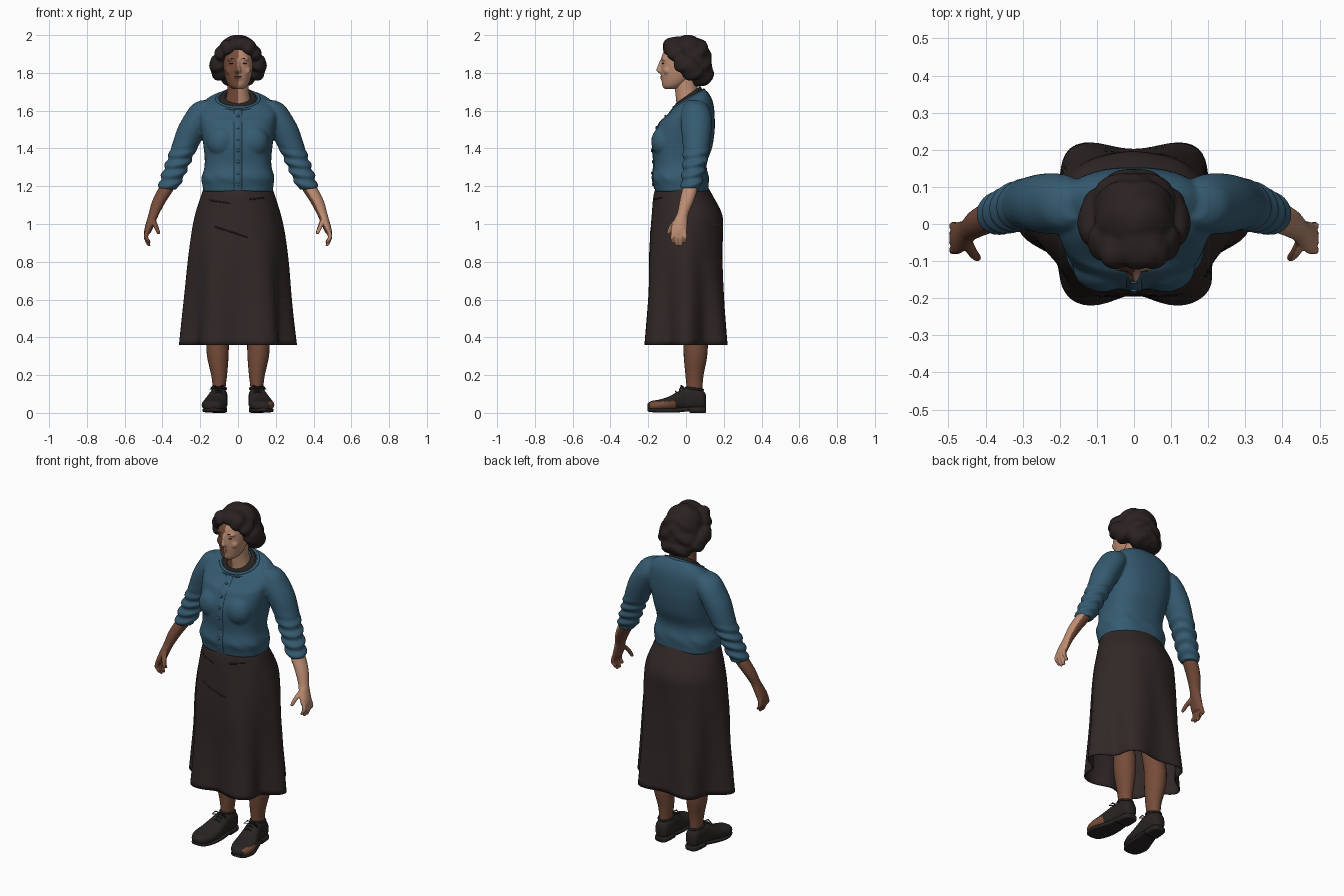
import bpy, bmesh
from math import sin, cos, pi, exp, copysign
from mathutils import Vector, Matrix
from mathutils.bvhtree import BVHTree

if "Cube" in bpy.data.objects:
    bpy.data.objects.remove(bpy.data.objects["Cube"])


def material(name, *rgb):
    m = bpy.data.materials.new(name)
    m.use_nodes = True
    m.diffuse_color = (*rgb, 1)
    m.node_tree.nodes["Principled BSDF"].inputs["Base Color"].default_value = (*rgb, 1)
    return m


BLUE = material("cardigan blue", .036, .104, .164)
SKIRT = material("skirt brown", .03, .021, .02)
HAIR = material("hair brown", .024, .016, .016)
BLACK = material("shoe and collar black", .022, .017, .017)
DEEP = material("deep skin", .18, .072, .042)
FAIR = material("fair skin", .5, .265, .17)
LIP = material("lip brown", .17, .06, .04)


def blend(rows, steps):
    """Catmull-Rom interpolation between rows of numbers."""
    out, last = [], len(rows) - 1
    for i in range(last):
        quad = [rows[max(0, i - 1)], rows[i], rows[i + 1], rows[min(last, i + 2)]]
        for k in range(steps):
            t = k / steps
            out.append([b + .5 * t * (c - a + t * (2*a - 5*b + 4*c - d + t * (3*(b - c) + d - a)))
                        for a, b, c, d in zip(*quad)])
    return out + [list(rows[-1])]


def loft(bm, rows, sides=24, steps=4, power=2.0, side=1, cap=True, wave=None, warp=None):
    """Skin elliptical sections given as (z, x, y, rx, ry)."""
    rings = []
    for z, x, y, rx, ry in blend(rows, steps):
        ring = []
        for k in range(sides):
            a = 2 * pi * k / sides
            f = wave(a, z) if wave else 1
            px = copysign(abs(cos(a)) ** (2 / power), cos(a)) * rx * f
            py = copysign(abs(sin(a)) ** (2 / power), sin(a)) * ry * f
            p = Vector((side * (x + px), y + py, z))
            ring.append(bm.verts.new(warp(p) if warp else p))
        rings.append(ring)
    for low, high in zip(rings, rings[1:]):
        for k in range(sides):
            n = (k + 1) % sides
            bm.faces.new((low[k], low[n], high[n], high[k]))
    if cap:
        bm.faces.new(rings[0])
        bm.faces.new(rings[-1])


def ball(bm, place, size):
    m = Matrix.Translation(place) @ Matrix.Diagonal((*size, 1))
    bmesh.ops.create_uvsphere(bm, u_segments=20, v_segments=12, radius=1, matrix=m)


def finish(bm, name, mats, rule=None, fuse=0, soften=4, thick=0):
    """Turn a bmesh into an object, optionally fused to one skin or thickened."""
    bmesh.ops.recalc_face_normals(bm, faces=bm.faces)
    me = bpy.data.meshes.new(name)
    bm.to_mesh(me)
    bm.free()
    ob = bpy.data.objects.new(name, me)
    bpy.context.collection.objects.link(ob)
    if fuse:
        r = ob.modifiers.new("fuse", 'REMESH')
        r.mode, r.voxel_size = 'VOXEL', fuse
        s = ob.modifiers.new("soften", 'SMOOTH')
        s.factor, s.iterations = .5, soften
        dg = bpy.context.evaluated_depsgraph_get()
        ob.data = bpy.data.meshes.new_from_object(ob.evaluated_get(dg))
        ob.modifiers.clear()
    if thick:
        ob.modifiers.new("thickness", 'SOLIDIFY').thickness = thick
    ob.data.materials.clear()
    for m in mats:
        ob.data.materials.append(m)
    for p in ob.data.polygons:
        p.use_smooth = True
        p.material_index = int(rule(p.center, p.normal)) if rule else 0
    return ob


def cord(name, pts, radius, mat, cyclic=False):
    cu = bpy.data.curves.new(name, 'CURVE')
    cu.dimensions, cu.bevel_depth, cu.bevel_resolution = '3D', radius, 2
    cu.use_fill_caps = True
    sp = cu.splines.new('POLY')
    sp.points.add(len(pts) - 1)
    for q, p in zip(sp.points, pts):
        q.co = (*p, 1)
    sp.use_cyclic_u = cyclic
    cu.materials.append(mat)
    ob = bpy.data.objects.new(name, cu)
    bpy.context.collection.objects.link(ob)


def surface(ob):
    """Return a function giving the front y of an object at x, z."""
    tree = BVHTree.FromPolygons([v.co for v in ob.data.vertices],
                                [p.vertices for p in ob.data.polygons])
    return lambda x, z: tree.ray_cast(Vector((x, -1, z)), Vector((0, 1, 0)))[0].y


# Skirt with six deepening folds and pocket welts
def folds(a, z):
    depth = (max(0, 1.1 - z) / .74) ** 1.3
    fill = .04 * exp(-((a - 1.57) / .25) ** 2) + .05 * exp(-((a - 5.5) / .2) ** 2)
    return 1 + depth * (.12 * cos(6 * a) + fill) + .005 * (z < 1.1) * sin(11 * a + 9 * z)


bm = bmesh.new()
loft(bm, [(.36, 0, 0, .279, .219), (.6, 0, 0, .267, .206), (.8, 0, -.002, .258, .2),
          (.95, 0, .002, .244, .194), (1.05, 0, .004, .226, .187), (1.15, 0, -.015, .196, .157),
          (1.2, 0, -.022, .178, .135)], sides=96, steps=6, cap=False, wave=folds)
skirt_y = surface(finish(bm, "skirt", [SKIRT], thick=.006))
for name, x0, x1, z0, z1 in (("right_welt", -.15, -.04, 1.125, 1.11), ("left_welt", .06, .14, 1.13, 1.14),
                             ("skirt_crease", -.12, .05, .985, .93)):
    pts = [(x0 + (x1 - x0) * t / 8, z0 + (z1 - z0) * t / 8) for t in range(9)]
    cord(name, [(x, skirt_y(x, z) + .001, z) for x, z in pts], .004, SKIRT)


# Cardigan: body and sleeves in one skin, neckline tilted down to the front
def tilt(p):
    p.z += max(0, p.z - 1.55) * 5 * (p.y - .02)
    return p


def knit(a, z):
    hem = exp(-((z - 1.185) / .02) ** 2)
    return 1 - .015 * hem + .025 * exp(-((z - 1.245) / .03) ** 2) * (1 + .5 * sin(9 * a + 60 * z))


def pushed(a, z):
    return 1 + .11 * min(1, max(0, (1.42 - z) / .08)) * sin(115 * z + 1.6 * cos(a + 1))


bm = bmesh.new()
loft(bm, [(1.17, 0, -.022, .187, .144), (1.21, 0, -.025, .188, .145), (1.25, 0, -.03, .187, .146),
          (1.32, 0, -.03, .176, .14), (1.4, 0, -.02, .181, .157), (1.46, 0, -.012, .19, .16),
          (1.53, 0, .005, .202, .148), (1.6, 0, .02, .205, .126), (1.645, 0, .02, .17, .1),
          (1.668, 0, .014, .116, .082)], sides=96, steps=5, power=2.5, wave=knit, warp=tilt)
for s in (-1, 1):
    ball(bm, (s * .085, -.115, 1.435), (.08, .069, .085))
    loft(bm, [(1.182, .371, .026, .046, .047), (1.2, .366, .028, .055, .053), (1.25, .347, .034, .061, .057),
              (1.3, .327, .042, .063, .06), (1.36, .303, .05, .067, .066), (1.43, .273, .055, .073, .073),
              (1.51, .238, .055, .081, .081), (1.58, .2, .054, .08, .08), (1.63, .18, .05, .064, .062),
              (1.655, .166, .045, .03, .033)], sides=40, steps=8, side=s, wave=pushed)
cardigan = finish(bm, "cardigan", [BLUE], fuse=.007)
chest_y = surface(cardigan)

# Button band and buttons
bm = bmesh.new()
levels = [1.185 + .021 * i for i in range(21)]
grid = [[bm.verts.new((x, chest_y(x, z) - d, z)) for x, d in
         ((-.022, -.002), (-.018, .004), (.018, .004), (.022, -.002))] for z in levels]
for low, high in zip(grid, grid[1:]):
    for k in range(3):
        bm.faces.new((low[k], low[k + 1], high[k + 1], high[k]))
finish(bm, "button_band", [BLUE])
bm = bmesh.new()
for i in range(7):
    z = 1.21 + .06 * i
    ball(bm, (0, chest_y(0, z) - .005, z), (.009, .005, .009))
finish(bm, "buttons", [BLUE])

# Neck band, shirt collar and neck
ring = [2 * pi * k / 48 for k in range(48)]
for name, w, d, z, r in (("neck_band", .112, .08, 1.666, .008), ("neck_band_edge", .136, .091, 1.654, .004)):
    cord(name, [tilt(Vector((w * cos(a), .015 + d * sin(a), z))) for a in ring], r, BLUE, True)
bm = bmesh.new()
loft(bm, [(1.655, 0, .014, .104, .077), (1.676, 0, .012, .095, .072), (1.69, 0, .01, .078, .064),
          (1.68, 0, .01, .066, .06)], sides=40, cap=False, warp=tilt)
finish(bm, "shirt_collar", [BLACK], thick=.006)
bm = bmesh.new()
loft(bm, [(1.58, 0, .02, .085, .07), (1.64, 0, .016, .07, .067), (1.7, 0, .004, .058, .061),
          (1.78, 0, -.005, .055, .06)], sides=32)
finish(bm, "neck", [DEEP, FAIR], lambda c, n: c.x > 0)

# Head with nose, cheeks and jaw fused together
bm = bmesh.new()
loft(bm, [(1.714, 0, -.078, .028, .034), (1.73, 0, -.068, .048, .057), (1.76, 0, -.052, .064, .077),
          (1.8, 0, -.043, .074, .09), (1.85, 0, -.038, .079, .095), (1.9, 0, -.03, .079, .095),
          (1.95, 0, -.02, .06, .075)], sides=32)
loft(bm, [(1.795, 0, -.122, .016, .016), (1.812, 0, -.132, .018, .026), (1.835, 0, -.128, .012, .023),
          (1.87, 0, -.125, .009, .013)], sides=16)
for s in (-1, 1):
    ball(bm, (s * .042, -.098, 1.812), (.026, .022, .024))
    ball(bm, (s * .03, -.112, 1.872), (.028, .018, .009))
ball(bm, (0, -.118, 1.775), (.026, .018, .02))
finish(bm, "head", [DEEP, FAIR], lambda c, n: c.x > 0, fuse=.005, soften=6)

# Lips, eyes and brows
bm = bmesh.new()
ball(bm, (0, -.129, 1.781), (.021, .007, .003))
ball(bm, (0, -.128, 1.773), (.017, .008, .004))
finish(bm, "lips", [LIP])
bm = bmesh.new()
for s in (-1, 1):
    ball(bm, (s * .032, -.12, 1.85), (.013, .008, .004))
finish(bm, "eyes", [BLACK])
for s, name in ((1, "left_brow"), (-1, "right_brow")):
    cord(name, [(s * .016, -.126, 1.872), (s * .034, -.125, 1.877), (s * .053, -.111, 1.869)], .003, HAIR)

# Wavy bobbed hair
bm = bmesh.new()
ball(bm, (0, .016, 1.888), (.11, .116, .109))
ball(bm, (0, .08, 1.787), (.104, .065, .06))
ball(bm, (0, .06, 1.84), (.116, .08, .075))
ball(bm, (.015, -.06, 1.952), (.07, .064, .04))
for s in (-1, 1):
    ball(bm, (s * .055, -.07, 1.935), (.044, .054, .042))
    ball(bm, (s * .088, -.045, 1.9), (.032, .05, .046))
    ball(bm, (s * .107, -.008, 1.85), (.045, .058, .048))
    ball(bm, (s * .098, .03, 1.815), (.048, .062, .052))
hair = finish(bm, "hair", [HAIR], fuse=.006, soften=10)
moves = [v.normal * (.002 + .004 * sin(70 * v.co.z + 40 * abs(v.co.x) - 40 * v.co.y))
         for v in hair.data.vertices]
for v, move in zip(hair.data.vertices, moves):
    v.co += move

for s, name in ((1, "left"), (-1, "right")):
    # Forearm, hand, fingers and thumb
    bm = bmesh.new()
    loft(bm, [(1.24, .352, .032, .036, .038), (1.18, .384, .02, .042, .041), (1.12, .418, .004, .037, .038),
              (1.06, .443, -.015, .029, .031), (1.03, .454, -.025, .026, .035), (.98, .472, -.037, .022, .043),
              (.95, .481, -.038, .017, .041)], side=s)
    for i, tip in enumerate((.898, .882, .882, .9)):
        y = -.071 + .022 * i
        loft(bm, [(tip, .47, y, .006, .006), (tip + .012, .475, y, .0105, .01), (.93, .487, y, .012, .011),
                  (.965, .48, y * .9 - .004, .013, .0115)], sides=12, side=s)
    loft(bm, [(.945, .42, -.092, .006, .006), (.957, .423, -.09, .011, .011), (.99, .436, -.075, .014, .014),
              (1.025, .452, -.045, .016, .016)], sides=12, side=s)
    finish(bm, name + "_arm", [DEEP, FAIR], lambda c, n: s > 0 and n.x - .5 * n.y > -.05, fuse=.004)

    # Leg
    bm = bmesh.new()
    loft(bm, [(.06, .1, .045, .034, .042), (.13, .1, .045, .034, .042), (.2, .1, .045, .042, .048),
              (.3, .107, .05, .057, .062), (.4, .108, .05, .06, .064), (.52, .105, .03, .06, .062),
              (.85, .1, .01, .085, .09)], side=s)
    finish(bm, name + "_leg", [DEEP])

    # Shoe upper, lofted heel to toe
    lay = lambda p: Vector((p.x, p.z, p.y))
    bm = bmesh.new()
    loft(bm, [(-.203, .13, .035, .02, .014), (-.185, .13, .037, .046, .025), (-.14, .127, .041, .065, .03),
              (-.09, .12, .049, .064, .038), (-.04, .111, .063, .055, .052), (0, .104, .073, .048, .062),
              (.05, .1, .074, .045, .06), (.09, .1, .068, .038, .05), (.105, .1, .062, .022, .034)],
         steps=6, sides=36, power=2.4, side=s, warp=lay)
    finish(bm, name + "_shoe", [BLACK, DEEP],
           lambda c, n: s > 0 and c.y < -.06 and n.x > .4 and n.y > -.75 and .022 < c.z < .06)
    # Sole and heel
    bm = bmesh.new()
    loft(bm, [(-.205, .13, .018, .02, .007), (-.185, .13, .014, .046, .01), (-.12, .125, .013, .064, .011),
              (-.05, .112, .014, .055, .012), (.015, .102, .02, .044, .012), (.022, .102, .016, .045, .016),
              (.09, .1, .016, .04, .016), (.106, .1, .016, .024, .015)], power=4, side=s, warp=lay)
    finish(bm, name + "_sole", [BLACK])
    # Ankle rim and laces
    cord(name + "_shoe_rim", [(s * .1 + .037 * cos(a), .045 + .045 * sin(a), .128 - .006 * sin(a))
                              for a in ring], .006, BLACK, True)
    for i in range(3):
        y, z = -.01 - .02 * i, .135 - .011 * i
        cord(name + "_lace", [(s * .08, y, z - .012), (s * .105, y - .004, z + .001), (s * .13, y, z - .012)],
             .004, BLACK)
    for k in (-1, 1):
        cord(name + "_bow", [(s * .105, -.012, .133), (s * .105 + k * .025, -.025, .145),
                             (s * .105 + k * .045, -.03, .125), (s * .105, -.018, .133)], .0035, BLACK)
